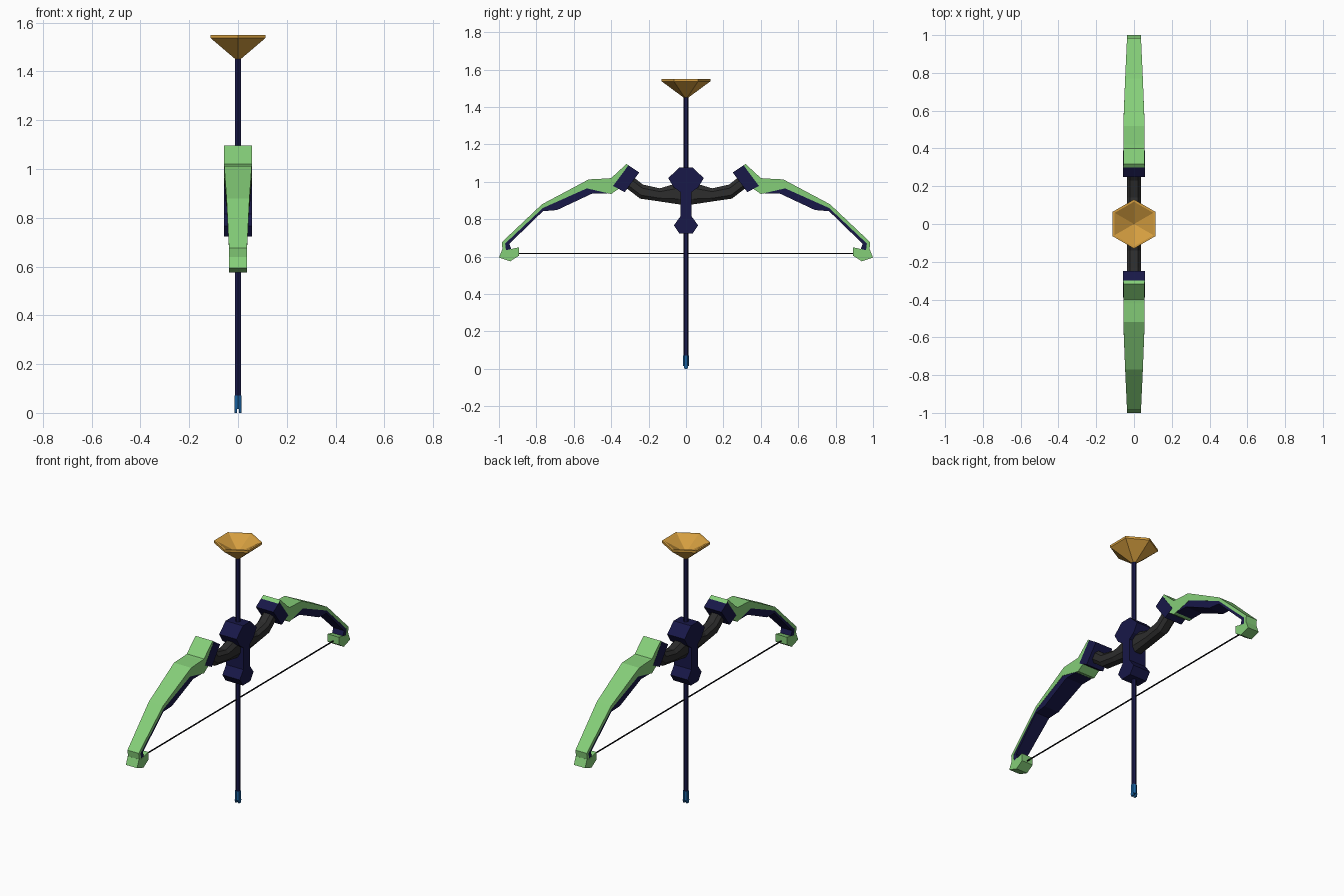
import bpy, bmesh
from math import sin, cos, pi

if "Cube" in bpy.data.objects:
    bpy.data.objects.remove(bpy.data.objects["Cube"])


def mat(name, rgb):
    m = bpy.data.materials.new(name)
    m.diffuse_color = (*rgb, 1)
    m.use_nodes = True
    m.node_tree.nodes["Principled BSDF"].inputs["Base Color"].default_value = m.diffuse_color
    return m


GREEN = mat("green", (0.235, 0.62, 0.19))
NAVY = mat("navy", (0.009, 0.009, 0.065))
GREY = mat("charcoal", (0.026, 0.026, 0.026))
GOLD = mat("gold", (0.66, 0.34, 0.05))
BLUE = mat("blue", (0.01, 0.12, 0.35))
BLACK = mat("black", (0.004, 0.004, 0.006))


def loft(name, rings, material, mirror=False):
    """Skin matching rings of points, cap both ends, optionally mirror across y."""
    bm = bmesh.new()
    vs = [[bm.verts.new(p) for p in r] for r in rings]
    n = len(rings[0])
    for a, b in zip(vs, vs[1:]):
        for i in range(n):
            j = (i + 1) % n
            bm.faces.new((a[i], a[j], b[j], b[i]))
    bm.faces.new(vs[0])
    bm.faces.new(vs[-1])
    bmesh.ops.remove_doubles(bm, verts=bm.verts, dist=1e-5)
    if mirror:
        bmesh.ops.recalc_face_normals(bm, faces=bm.faces)
        d = bmesh.ops.duplicate(bm, geom=bm.verts[:] + bm.edges[:] + bm.faces[:])
        for v in d["geom"]:
            if isinstance(v, bmesh.types.BMVert):
                v.co.y *= -1
    bmesh.ops.recalc_face_normals(bm, faces=bm.faces)
    me = bpy.data.meshes.new(name)
    bm.to_mesh(me)
    bm.free()
    ob = bpy.data.objects.new(name, me)
    bpy.context.collection.objects.link(ob)
    me.materials.append(material)
    return ob


def turned(name, profile, n, material):
    """Lathe (radius, z) points around z with a corner on the y axis."""
    return loft(name, [[(r * sin(2 * pi * i / n), r * cos(2 * pi * i / n), z)
                        for i in range(n)] for r, z in profile], material)


def slab(name, outline, w, material, mirror=False):
    """Extrude a (y, z) outline to both sides of x = 0."""
    return loft(name, [[(s * w, y, z) for y, z in outline] for s in (-1, 1)], material, mirror)


def limb(name, sections, material):
    """Sections of (outer y, outer z, inner y, inner z, half width)."""
    return loft(name, [[(-w, y0, z0), (w, y0, z0), (w, y1, z1), (-w, y1, z1)]
                       for y0, z0, y1, z1, w in sections], material, True)


# Arrow: shaft, hollow six-sided cup head, slotted nock
turned("arrow_shaft", [(0.0145, 0.07), (0.0145, 1.47)], 6, NAVY)
turned("arrow_cup", [(0.012, 1.45), (0.13, 1.537), (0.13, 1.55), (0.118, 1.55), (0, 1.485)], 6, GOLD)
turned("arrow_nock", [(0.0155, 0.016), (0.0155, 0.072)], 6, BLUE)
for s, side in ((-1, "left"), (1, "right")):
    loft("nock_prong_" + side,
         [[(s * a, -d, z), (s * b, -d, z), (s * b, d, z), (s * a, d, z)]
          for a, b, d, z in ((0.005, 0.0134, 0.008, 0), (0.005, 0.0134, 0.013, 0.018))], BLUE)

# Central riser block
half = [(0.035, 1.077), (0.095, 1.02), (0.065, 0.97), (0.03, 0.945),
        (0.03, 0.815), (0.065, 0.767), (0.035, 0.723)]
slab("riser", half + [(-y, z) for y, z in reversed(half)], 0.057, NAVY)

# Curved grip arms with chamfered section: (top y, top z, bottom y, bottom z)
arm = [(0, 1.0, 0, 0.88), (0.04, 0.995, 0.04, 0.88), (0.14, 0.965, 0.14, 0.895),
       (0.23, 0.985, 0.245, 0.91), (0.30, 1.04, 0.33, 0.975)]
arm = [(-a, b, -c, d) for a, b, c, d in arm[:0:-1]] + arm
section = [(-0.02, 0), (0.02, 0), (0.037, 0.25), (0.037, 0.75),
           (0.02, 1), (-0.02, 1), (-0.037, 0.75), (-0.037, 0.25)]
loft("grip", [[(x, y0 + (y1 - y0) * t, z0 + (z1 - z0) * t) for x, t in section]
              for y0, z0, y1, z1 in arm], GREY)

# Limb clamps, limbs, inner limb backing and tips
slab("limb_clamps", [(0.308, 1.088), (0.25, 1.05), (0.328, 0.945), (0.39, 0.978)], 0.0575, NAVY, True)
limb("limbs", [(0.318, 1.096, 0.296, 1.08, 0.0565), (0.40, 1.02, 0.36, 0.962, 0.0565),
               (0.42, 1.018, 0.40, 0.935, 0.0565), (0.52, 1.013, 0.53, 0.965, 0.0565),
               (0.77, 0.88, 0.765, 0.86, 0.047), (0.985, 0.677, 0.967, 0.67, 0.037),
               (0.98, 0.63, 0.962, 0.63, 0.036)], GREEN)
limb("limb_backing", [(0.43, 0.95, 0.42, 0.938, 0.055), (0.53, 0.975, 0.50, 0.938, 0.055),
                      (0.69, 0.90, 0.69, 0.849, 0.049), (0.767, 0.865, 0.765, 0.843, 0.046),
                      (0.97, 0.672, 0.945, 0.668, 0.036), (0.965, 0.63, 0.93, 0.63, 0.035)], NAVY)
slab("limb_tips", [(0.893, 0.65), (0.96, 0.635), (0.982, 0.64), (1.0, 0.595),
                   (0.94, 0.575), (0.893, 0.605)], 0.037, GREEN, True)

# Bow string
loft("string", [[(0.004 * cos(i * pi / 3), y, 0.617 + 0.004 * sin(i * pi / 3)) for i in range(6)]
                for y in (-0.91, 0.91)], BLACK)
